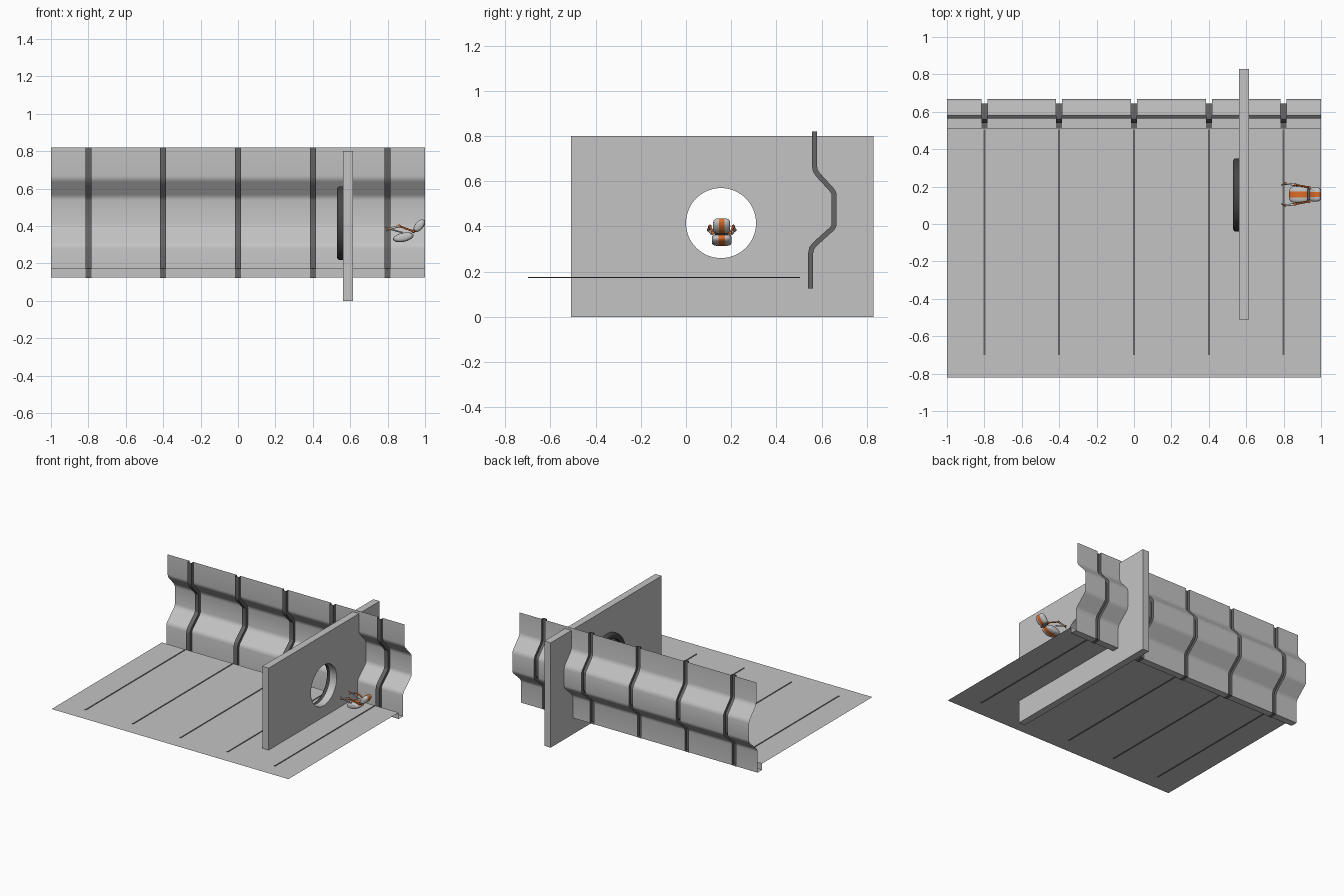
import bpy, bmesh, math
from mathutils import Vector, Matrix

if "Cube" in bpy.data.objects:
    bpy.data.objects.remove(bpy.data.objects["Cube"])


def material(name, rgb):
    m = bpy.data.materials.new(name)
    m.diffuse_color = (*rgb, 1)
    m.use_nodes = True
    m.node_tree.nodes["Principled BSDF"].inputs["Base Color"].default_value = m.diffuse_color
    return m


GREY = material("light grey", (0.55, 0.55, 0.55))
DARK = material("dark grey", (0.13, 0.13, 0.13))
BLACK = material("charcoal", (0.06, 0.06, 0.06))
ORANGE = material("orange", (0.72, 0.15, 0.02))


def make(name, bm, *mats, smooth=None):
    me = bpy.data.meshes.new(name)
    bm.to_mesh(me)
    bm.free()
    ob = bpy.data.objects.new(name, me)
    bpy.context.collection.objects.link(ob)
    for m in mats:
        me.materials.append(m)
    if smooth:
        bpy.context.view_layer.objects.active = ob
        ob.select_set(True)
        bpy.ops.object.shade_smooth_by_angle(angle=math.radians(smooth))
        ob.select_set(False)
    return ob


def sheet(bm, profiles):
    """Skin a row of equal-length 3D polylines."""
    rows = [[bm.verts.new(p) for p in pr] for pr in profiles]
    for a, b in zip(rows, rows[1:]):
        for i in range(len(a) - 1):
            bm.faces.new((a[i], b[i], b[i + 1], a[i + 1]))


def rounded(pts, d=0.018):
    """Soften the inner corners of a (y, z) profile."""
    out = [pts[0]]
    for a, b, c in zip(pts, pts[1:], pts[2:]):
        p, q = b + (a - b).normalized() * d, b + (c - b).normalized() * d
        out += [p, (p + q) / 4 + b / 2, q]
    return out + [pts[-1]]


def offset(pts, d):
    """Shift a profile sideways, with mitred corners."""
    out = []
    for i, p in enumerate(pts):
        dirs = []
        if i:
            dirs.append((p - pts[i - 1]).normalized())
        if i < len(pts) - 1:
            dirs.append((pts[i + 1] - p).normalized())
        ns = [Vector((-t.y, t.x)) for t in dirs]
        n = sum(ns, Vector((0, 0))).normalized()
        out.append(p + n * d / n.dot(ns[0]))
    return out


def at(x, pts):
    return [(x, p.x, p.y) for p in pts]


def box(bm, lo, hi):
    lo, hi = Vector(lo), Vector(hi)
    m = Matrix.Translation((lo + hi) / 2) @ Matrix.Diagonal((*(hi - lo), 1))
    bmesh.ops.create_cube(bm, size=1, matrix=m)


def lathe_x(bm, prof, centre, n=64):
    """Turn a closed (x, radius) profile about an axis along x."""
    rows = []
    for k in range(n + 1):
        a = 2 * math.pi * k / n
        rows.append([(x, centre[0] + r * math.cos(a), centre[1] + r * math.sin(a))
                     for x, r in prof + prof[:1]])
    sheet(bm, rows)
    bmesh.ops.remove_doubles(bm, verts=bm.verts, dist=1e-5)
    bmesh.ops.recalc_face_normals(bm, faces=bm.faces)


RIBS = [-0.8, -0.4, 0, 0.4, 0.8]
HALF, DEPTH, FLOOR_Z = 0.016, 0.022, 0.174
wall = rounded([Vector(p) for p in [(0.563, 0.125), (0.563, 0.30), (0.667, 0.394),
                                    (0.667, 0.555), (0.58, 0.65), (0.58, 0.82)]])
inner = offset(wall, DEPTH)

# folded wall panels between the ribs
edges = [-1] + [x + s * HALF for x in RIBS for s in (-1, 1)] + [1]
bm = bmesh.new()
for a, b in zip(edges[::2], edges[1::2]):
    sheet(bm, [at(b, wall), at(a, wall)])
make("wall_panels", bm, GREY, smooth=50)

# recessed channels that form the ribs
bm = bmesh.new()
for x in RIBS:
    sheet(bm, [at(x + HALF, wall), at(x + HALF, inner), at(x - HALF, inner), at(x - HALF, wall)])
make("wall_ribs", bm, DARK, smooth=40)

# gutter below the wall, and its rib plates
gutter = [Vector(p) for p in [(0.51, FLOOR_Z), (0.51, 0.125), (0.563, 0.125)]]
bm = bmesh.new()
sheet(bm, [at(1, gutter), at(-1, gutter)])
make("gutter", bm, GREY)
bm = bmesh.new()
for x in RIBS:
    for d in (0.002, -0.002):
        g = offset(gutter, d)
        sheet(bm, [at(x + HALF, g), at(x - HALF, g)])
make("gutter_ribs", bm, DARK)

# floor sheet with thin seams
bm = bmesh.new()
sheet(bm, [[(-1, -0.82, FLOOR_Z), (-1, 0.51, FLOOR_Z)], [(1, -0.82, FLOOR_Z), (1, 0.51, FLOOR_Z)]])
bmesh.ops.recalc_face_normals(bm, faces=bm.faces)
for f in bm.faces:
    if f.normal.z < 0:
        f.normal_flip()
make("floor", bm, GREY)
bm = bmesh.new()
for x in RIBS:
    box(bm, (x - 0.005, -0.70, FLOOR_Z - 0.003), (x + 0.005, 0.505, FLOOR_Z + 0.003))
make("floor_seams", bm, DARK)

# bulkhead with a round opening
HOLE = (0.155, 0.415)
bm = bmesh.new()
box(bm, (0.562, -0.51, 0), (0.616, 0.83, 0.80))
bulkhead = make("bulkhead", bm, GREY)
bm = bmesh.new()
bmesh.ops.create_cone(bm, cap_ends=True, segments=64, radius1=0.155, radius2=0.155, depth=0.3,
                      matrix=Matrix.Translation((0.59, *HOLE)) @ Matrix.Rotation(math.pi / 2, 4, 'Y'))
cutter = make("hole_cutter", bm, GREY)
cutter.hide_render = True
cutter.hide_set(True)
mod = bulkhead.modifiers.new("opening", 'BOOLEAN')
mod.object, mod.operation, mod.solver = cutter, 'DIFFERENCE', 'EXACT'

# rounded collar round the opening
bm = bmesh.new()
lathe_x(bm, [(0.562, 0.156), (0.534, 0.156), (0.530, 0.162), (0.530, 0.184),
             (0.534, 0.192), (0.541, 0.196), (0.562, 0.196)], HOLE)
make("opening_collar", bm, BLACK, smooth=50)

# small drone: two flattened pods with an orange stripe
CY = 0.158


def pod(name, centre, size, tilt):
    bm = bmesh.new()
    bmesh.ops.create_uvsphere(bm, u_segments=28, v_segments=18, radius=1,
                              matrix=Matrix.Rotation(math.pi / 2, 4, 'X'))
    for v in bm.verts:
        r = math.hypot(v.co.x, v.co.z)
        if r > 1e-4:
            k = (1 - min(1, abs(v.co.y)) ** 4) ** 0.25 / r
            v.co.x *= k
            v.co.z *= k
    for f in bm.faces:
        f.material_index = int(abs(f.calc_center_median().y) < 0.3)
    m = (Matrix.Translation(centre) @ Matrix.Rotation(math.radians(-tilt), 4, 'Y')
         @ Matrix.Diagonal((*size, 1)))
    bmesh.ops.transform(bm, matrix=m, verts=bm.verts)
    make(name, bm, GREY, ORANGE, smooth=60)


pod("drone_body", (0.884, CY, 0.340), (0.056, 0.044, 0.024), 12)
pod("drone_head", (0.969, CY, 0.402), (0.040, 0.038, 0.022), 50)


def rod(bm, a, b, r):
    a, b = Vector(a), Vector(b)
    m = Matrix.Translation((a + b) / 2) @ (b - a).to_track_quat('Z', 'Y').to_matrix().to_4x4()
    bmesh.ops.create_cone(bm, cap_ends=True, segments=10, radius1=r, radius2=r,
                          depth=(b - a).length, matrix=m)


# neck hinge, jointed arms and orange joints
bm = bmesh.new()
rod(bm, (0.938, CY - 0.03, 0.372), (0.938, CY + 0.03, 0.372), 0.010)
make("drone_hinge", bm, DARK, smooth=40)
arms, upper, joints = bmesh.new(), bmesh.new(), bmesh.new()
for s in (-1, 1):
    sh, el = (0.937, CY + s * 0.038, 0.372), (0.862, CY + s * 0.052, 0.400)
    wr, tip = (0.808, CY + s * 0.058, 0.385), (0.788, CY + s * 0.050, 0.396)
    rod(upper, sh, el, 0.005)
    rod(arms, el, wr, 0.006)
    rod(arms, wr, tip, 0.004)
    rod(arms, wr, (0.792, CY + s * 0.052, 0.374), 0.004)
    rod(arms, (0.880, CY + s * 0.045, 0.365), wr, 0.004)
    for p in (sh, el, wr):
        bmesh.ops.create_uvsphere(joints, u_segments=10, v_segments=8, radius=0.008,
                                  matrix=Matrix.Translation(p))
make("drone_forearms", arms, GREY, smooth=40)
make("drone_upper_arms", upper, ORANGE, smooth=40)
make("drone_joints", joints, ORANGE, smooth=60)
